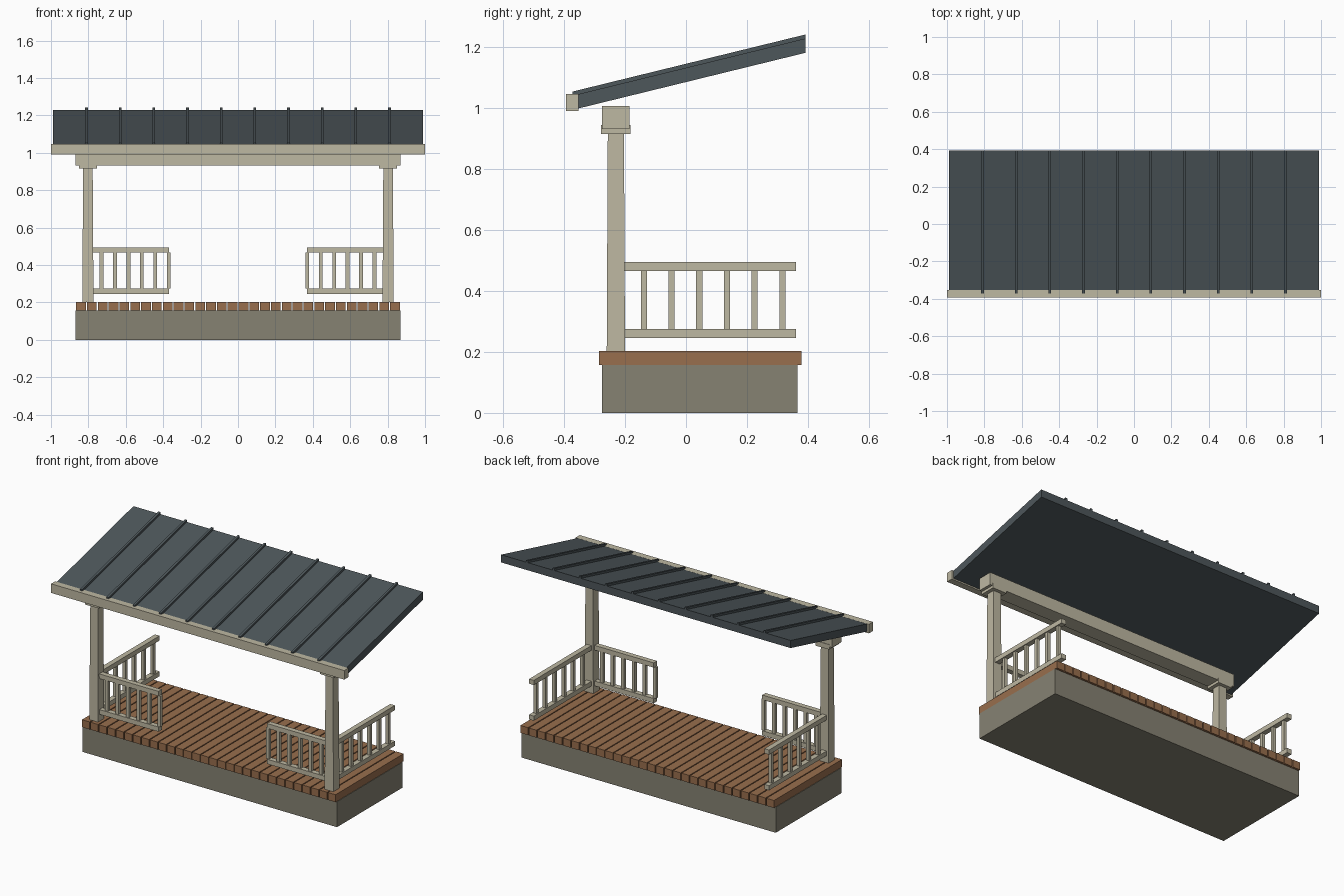
import bpy

cube = bpy.data.objects.get("Cube")
if cube:
    bpy.data.objects.remove(cube, do_unlink=True)


def material(name, rgb):
    m = bpy.data.materials.new(name)
    m.use_nodes = True
    m.diffuse_color = (*rgb, 1)
    m.node_tree.nodes["Principled BSDF"].inputs["Base Color"].default_value = (*rgb, 1)
    return m


CREAM = material("cream paint", (0.515, 0.479, 0.361))
STONE = material("grey foundation", (0.239, 0.223, 0.171))
WOOD = material("brown deck wood", (0.314, 0.156, 0.074))
METAL = material("slate roof metal", (0.076, 0.095, 0.105))


def prism(name, mat, bottom, top):
    """Solid between two rings of four corners."""
    sides = [(i, (i + 1) % 4, (i + 1) % 4 + 4, i + 4) for i in range(4)]
    mesh = bpy.data.meshes.new(name)
    mesh.from_pydata(bottom + top, [], [(3, 2, 1, 0), (4, 5, 6, 7)] + sides)
    mesh.materials.append(mat)
    obj = bpy.data.objects.new(name, mesh)
    bpy.context.collection.objects.link(obj)
    return obj


def ring(x, y, z):
    return [(x[0], y[0], z), (x[1], y[0], z), (x[1], y[1], z), (x[0], y[1], z)]


def box(name, mat, x, y, z):
    return prism(name, mat, ring(x, y, z[0]), ring(x, y, z[1]))


def around(c, half):
    return (c - half, c + half)


def sloped(name, mat, x, y, low, high):
    """Box that follows the roof pitch, low and high measured above the underside."""
    def level(h):
        return [(px, py, 1.085 + 0.245 * py + h) for px, py, _ in ring(x, y, 0)]
    return prism(name, mat, level(low), level(high))


# Foundation and deck planks
box("foundation", STONE, (-0.868, 0.868), (-0.275, 0.365), (0, 0.157))
planks = 30
pitch = 1.736 / planks
for i in range(planks):
    box("deck_plank", WOOD, around(-0.868 + pitch * (i + 0.5), pitch / 2 - 0.003),
        (-0.285, 0.378), (0.157, 0.203))

# Tapered posts, caps and railings on both sides
POST_X, POST_Y = 0.8025, -0.23
BALUSTER_Z = (0.275, 0.466)
RAIL_Z = {"bottom": (0.246, 0.275), "top": (0.466, 0.495)}
for side, label in ((1, "left"), (-1, "right")):
    cx = side * POST_X
    prism(label + "_post", CREAM,
          ring(around(cx, 0.03), around(POST_Y, 0.03), 0.203),
          ring(around(cx, 0.0255), around(POST_Y, 0.0265), 0.92))
    box(label + "_post_cap", CREAM, around(cx, 0.048), around(POST_Y, 0.048), (0.915, 0.945))
    for level, z in RAIL_Z.items():
        box(f"{label}_side_{level}_rail", CREAM, around(cx, 0.016), (-0.21, 0.36), z)
        box(f"{label}_front_{level}_rail", CREAM,
            sorted((side * 0.785, side * 0.37)), around(POST_Y, 0.016), z)
    for i in range(6):
        box(label + "_side_baluster", CREAM, around(cx, 0.01),
            around(-0.138 + 0.0908 * i, 0.01), BALUSTER_Z)
        box(label + "_front_baluster", CREAM, around(side * (0.73 - 0.072 * i), 0.01),
            around(POST_Y, 0.01), BALUSTER_Z)

# Beam across the posts
box("beam", CREAM, (-0.868, 0.868), around(POST_Y, 0.045), (0.931, 1.007))

# Pitched roof with standing seams and front fascia
sloped("roof_panel", METAL, (-0.988, 0.988), (-0.36, 0.392), 0, 0.047)
for i in range(10):
    sloped("roof_seam", METAL, around(-0.81 + 0.18 * i, 0.007), (-0.372, 0.392), 0.04, 0.06)
box("fascia", CREAM, (-1, 1), (-0.393, -0.353), (0.99, 1.046))
